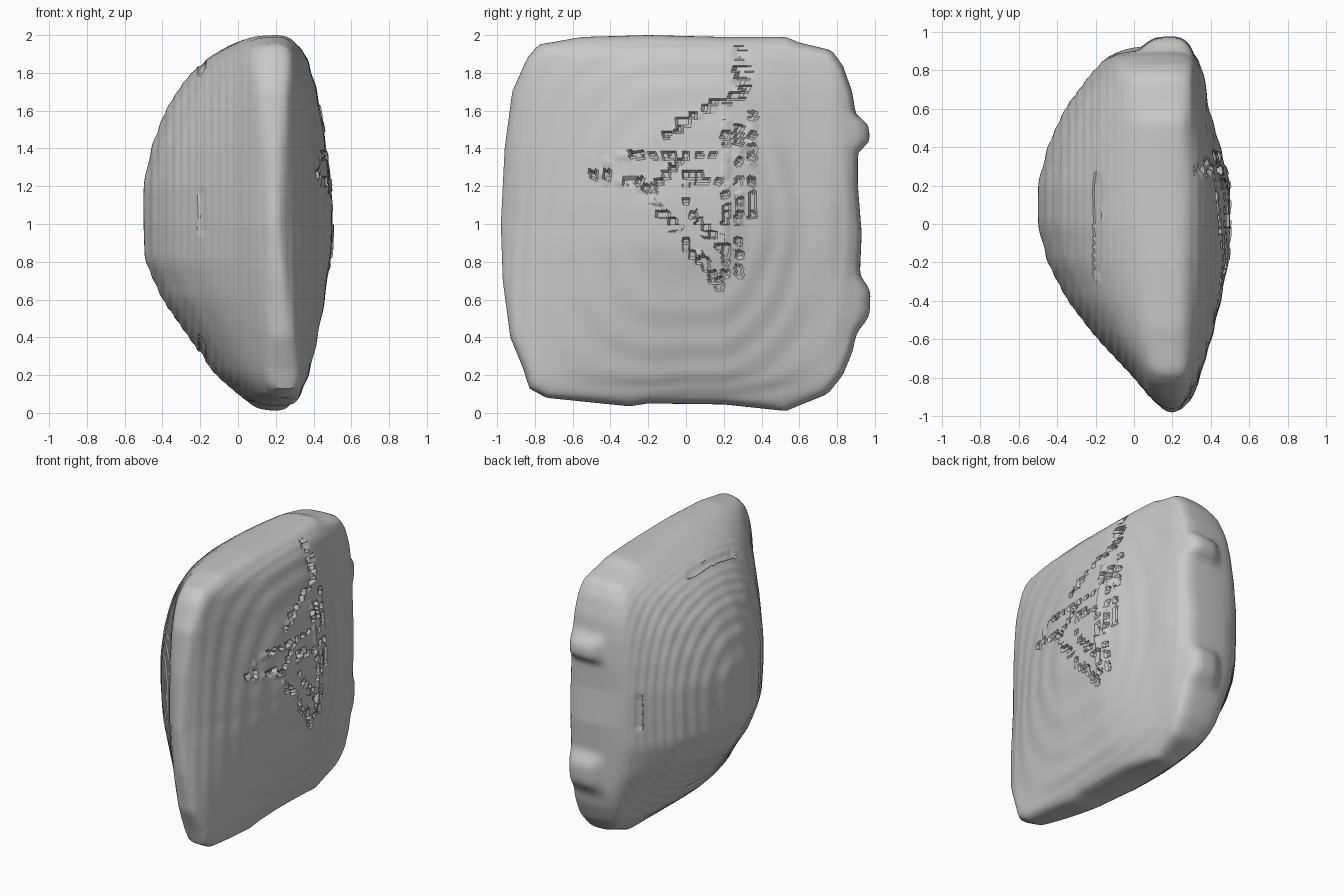
import bpy, bmesh, math, random
from mathutils import Vector

if "Cube" in bpy.data.objects:
    bpy.data.objects.remove(bpy.data.objects["Cube"])

random.seed(4)
RIM = 0.2            # x of the thin rim between the two domed faces
RAYS, RINGS = 240, 110

# Depth profiles: (position, x) along the width (y) and the height (z)
LEFT_Y = [(-.98, .17), (-.95, .13), (-.9, .08), (-.8, 0), (-.6, -.19), (-.4, -.345), (-.2, -.45),
          (0, -.5), (.2, -.5), (.4, -.45), (.6, -.36), (.8, -.21), (.89, -.12), (.94, 0)]
LEFT_Z = [(0, .09), (.05, .05), (.1, 0), (.2, -.12), (.4, -.26), (.6, -.4), (.8, -.49), (1, -.5),
          (1.2, -.5), (1.4, -.46), (1.6, -.385), (1.75, -.29), (1.85, -.2), (1.93, -.08), (2, .06)]
RIGHT_Y = [(-.98, .22), (-.95, .255), (-.9, .285), (-.8, .335), (-.6, .4), (-.4, .45), (-.2, .49),
           (0, .5), (.2, .5), (.4, .45), (.6, .39), (.8, .36), (.9, .31), (.94, .27)]
RIGHT_Z = [(0, .27), (.05, .3), (.1, .32), (.2, .37), (.4, .42), (.6, .46), (.9, .5), (1.1, .5),
           (1.4, .47), (1.7, .42), (1.9, .36), (2, .27)]

# Side outline (y, z)
OUTLINE = [(-.98, 1), (-.97, .7), (-.93, .4), (-.86, .23), (-.83, .13), (-.74, .08), (-.3, .035),
           (-.2, .05), (.2, .045), (.53, .01), (.6, .04), (.75, .1), (.83, .2), (.88, .32),
           (.91, .45), (.92, .72), (.93, .95), (.91, 1.2), (.91, 1.4), (.9, 1.57), (.88, 1.7),
           (.83, 1.84), (.77, 1.92), (.6, 1.96), (.53, 1.99), (.2, 1.99), (-.2, 2), (-.55, 1.99),
           (-.78, 1.95), (-.84, 1.88), (-.92, 1.7), (-.96, 1.4)]

# Lumps on the back edge (z, half height, size)
LUMPS = [(.58, .12, .06), (1.48, .08, .065)]

# Broken grooves in the right face (y, z, y, z)
GROOVES = [(-.5, 1.28, -.3, 1.38), (-.1, 1.48, .3, 1.72), (.29, 1.92, .3, 1.68),
           (-.5, 1.26, -.2, 1.2), (-.17, 1.12, .18, .68), (0, 1.1, .2, .85), (-.3, 1.37, .15, 1.37),
           (-.18, 1.19, .06, 1.42), (0, 1.24, .2, 1.24), (.2, .7, .2, 1.55), (.36, 1.6, .36, 1.05),
           (.28, .75, .28, 1.5)]


def lerp(table, t):
    if t <= table[0][0]:
        return table[0][1]
    for (a, fa), (b, fb) in zip(table, table[1:]):
        if t <= b:
            return fa + (fb - fa) * (t - a) / (b - a)
    return table[-1][1]


def soft(table, t):
    return sum(lerp(table, t + d) for d in (-.04, -.02, 0, .02, .04)) / 5


def rim_radius(angle):
    """Distance from the middle of the side to the outline."""
    d = Vector((math.cos(angle), math.sin(angle)))
    for i, a in enumerate(OUTLINE):
        p = Vector((a[0], a[1] - 1))
        b = OUTLINE[(i + 1) % len(OUTLINE)]
        e = Vector((b[0], b[1] - 1)) - p
        den = d.x * e.y - d.y * e.x
        if abs(den) < 1e-9:
            continue
        t = (p.x * e.y - p.y * e.x) / den
        s = (p.x * d.y - p.y * d.x) / den
        if t > 0 and -1e-6 <= s <= 1 + 1e-6:
            return t
    return 1


def seg_dist(y, z, g):
    a, b, p = Vector(g[:2]), Vector(g[2:]), Vector((y, z))
    e = b - a
    t = max(0, min(1, (p - a).dot(e) / e.length_squared))
    return (p - a - e * t).length


cells = {}


def scar(y, z):
    """Random blocky push along the groove lines."""
    if not (-.56 < y < .44 and .6 < z < 1.97):
        return 0
    key = (round(y / .035), round(z / .035))
    if key not in cells:
        near = min(seg_dist(key[0] * .035, key[1] * .035, g) for g in GROOVES) < .021
        cells[key] = random.choice((0, .008, -.015, -.03)) if near else 0
    return cells[key]


def lump(x, y, z):
    """Outward swelling of the back edge."""
    edge = max(0, min(1, (y - .8) / .1))
    window = math.exp(-((x - .18) / .13) ** 4) * edge * edge * (3 - 2 * edge)
    return window * sum(s * math.exp(-((z - c) / h) ** 4) for c, h, s in LUMPS)


def surface_point(side, r, angle, radius):
    y, z = r * radius * math.cos(angle), 1 + r * radius * math.sin(angle)
    ty, tz = (LEFT_Y, LEFT_Z) if side < 0 else (RIGHT_Y, RIGHT_Z)
    full, p = (.7, .3) if side < 0 else (.3, .5)
    f = max(.02, abs(soft(ty, y) - RIM) / full)
    g = max(.02, abs(soft(tz, z) - RIM) / full)
    k = (f ** -p + g ** -p - 1) ** (-1 / p)
    x = RIM + side * full * k * math.sqrt(max(0, 1 - r ** 70))
    x += .07 * max(0, -y) * max(0, 1 - z)                        # low front corner leans right
    x += .0025 * math.sin(x * math.tau / .04) * (1 - r ** 8)     # faint terraces
    if side > 0:
        x += scar(y, z)
    elif abs(x + .19) < .018 and (-.28 < y < .25 or .95 < z < 1.18):
        y, z = y * .985, 1 + (z - 1) * .985                      # thin slits
    return x, y + lump(x, y, z), z


bm = bmesh.new()
angles = [math.tau * i / RAYS for i in range(RAYS)]
radii = [rim_radius(a) for a in angles]
rim = [bm.verts.new(surface_point(1, 1, a, R)) for a, R in zip(angles, radii)]

# Left and right domed faces share the rim
for side in (-1, 1):
    hub = bm.verts.new(surface_point(side, 0, 0, 1))
    previous = None
    for j in range(1, RINGS + 1):
        r = 1 - (1 - j / RINGS) ** 1.6
        ring = rim if j == RINGS else [bm.verts.new(surface_point(side, r, a, R))
                                       for a, R in zip(angles, radii)]
        for i in range(RAYS):
            n = (i + 1) % RAYS
            loop = [ring[i], ring[n], previous[n], previous[i]] if previous else [ring[i], ring[n], hub]
            bm.faces.new(loop)
        previous = ring
bmesh.ops.recalc_face_normals(bm, faces=bm.faces)

mesh = bpy.data.meshes.new("cushion_body")
bm.to_mesh(mesh)
bm.free()
body = bpy.data.objects.new("cushion_body", mesh)
bpy.context.collection.objects.link(body)
grey = bpy.data.materials.new("plain_grey")
grey.diffuse_color = (.58, .58, .58, 1)
grey.use_nodes = True
grey.node_tree.nodes["Principled BSDF"].inputs["Base Color"].default_value = grey.diffuse_color
mesh.materials.append(grey)

bpy.context.view_layer.objects.active = body
body.select_set(True)
bpy.ops.object.shade_smooth_by_angle(angle=math.radians(35))
